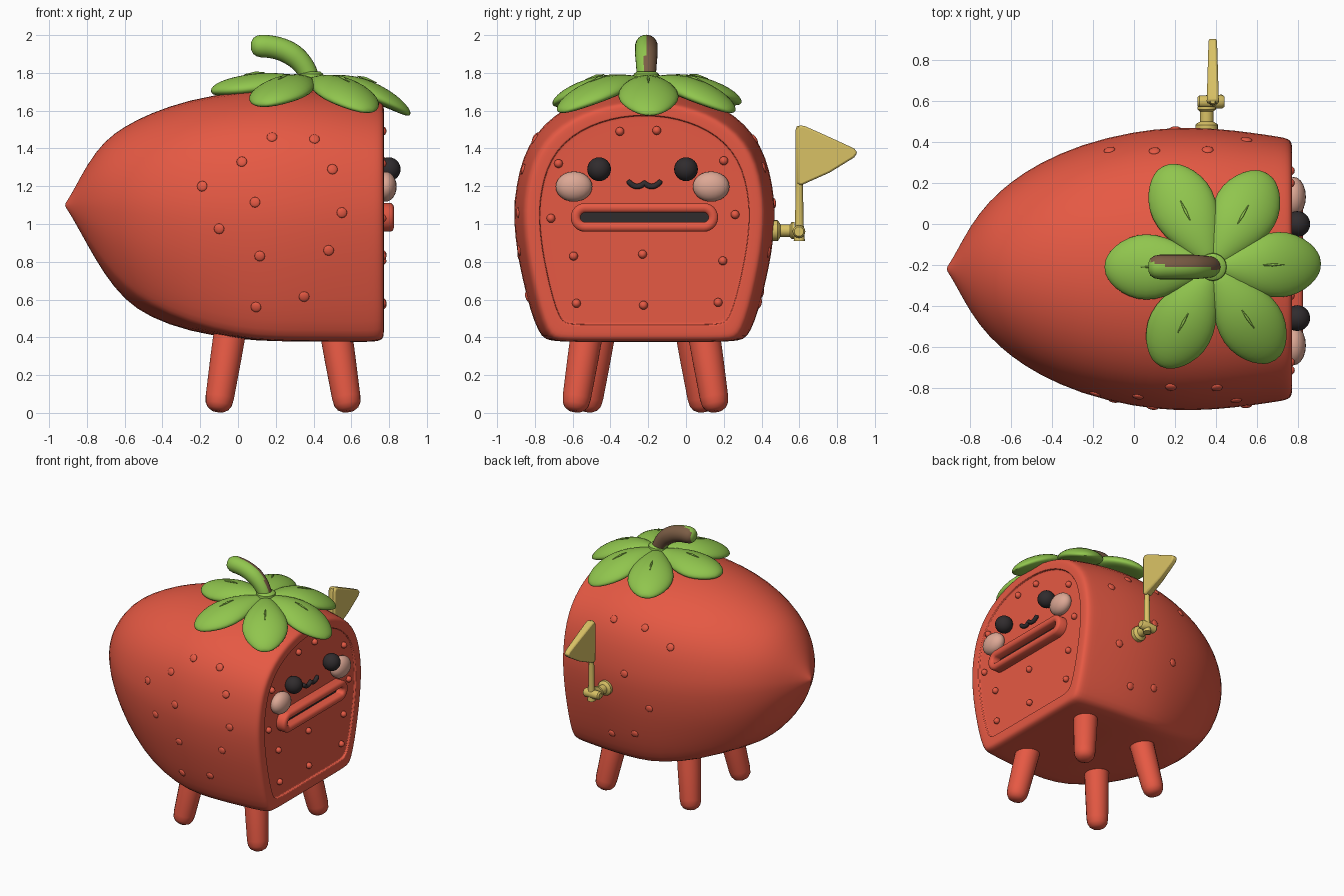
import bpy, bmesh, math
from mathutils import Vector, Matrix
from mathutils.bvhtree import BVHTree

if "Cube" in bpy.data.objects:
    bpy.data.objects.remove(bpy.data.objects["Cube"])

YC = -0.22  # the strawberry sits off-centre, the flag fills the other side


def mat(name, r, g, b):
    m = bpy.data.materials.new(name)
    m.diffuse_color = (r, g, b, 1)
    m.use_nodes = True
    m.node_tree.nodes["Principled BSDF"].inputs["Base Color"].default_value = m.diffuse_color
    return m


RED = mat("strawberry red", 0.79, 0.10, 0.057)
GREEN = mat("leaf green", 0.28, 0.56, 0.075)
BROWN = mat("stem brown", 0.20, 0.11, 0.06)
YELLOW = mat("flag yellow", 0.70, 0.54, 0.13)
DARK = mat("dark", 0.03, 0.025, 0.027)
PINK = mat("cheek pink", 0.72, 0.39, 0.30)


def finish(ob, angle=40):
    bpy.ops.object.select_all(action='DESELECT')
    ob.select_set(True)
    bpy.context.view_layer.objects.active = ob
    bpy.ops.object.shade_smooth_by_angle(angle=math.radians(angle))
    return ob


def from_bm(name, bm, material, angle=40):
    bmesh.ops.recalc_face_normals(bm, faces=bm.faces)
    me = bpy.data.meshes.new(name)
    bm.to_mesh(me)
    bm.free()
    me.materials.append(material)
    ob = bpy.data.objects.new(name, me)
    bpy.context.collection.objects.link(ob)
    return finish(ob, angle)


def loft(name, rings, material, angle=40):
    """Skin a list of equal-length closed rings and cap both ends."""
    bm = bmesh.new()
    vs = [[bm.verts.new(p) for p in r] for r in rings]
    n = len(rings[0])
    for a, b in zip(vs, vs[1:]):
        for i in range(n):
            bm.faces.new((a[i], a[(i + 1) % n], b[(i + 1) % n], b[i]))
    bm.faces.new(vs[0])
    bm.faces.new(vs[-1])
    return from_bm(name, bm, material, angle)


def tube(name, pts, radii, material, n=16, angle=40):
    """Round tube through pts, one radius per point."""
    pts = [Vector(p) for p in pts]
    rings = []
    for i, p in enumerate(pts):
        d = (pts[min(i + 1, len(pts) - 1)] - pts[max(i - 1, 0)]).normalized()
        q = d.to_track_quat('Z', 'Y')
        rings.append([p + q @ Vector((math.cos(t), math.sin(t), 0)) * radii[i]
                      for t in (2 * math.pi * k / n for k in range(n))])
    return loft(name, rings, material, angle)


def ball(name, loc, size, material, rot=None, seg=20):
    bm = bmesh.new()
    bmesh.ops.create_uvsphere(bm, u_segments=seg, v_segments=seg // 2 + 2, radius=1)
    m = Matrix.Translation(loc) @ (rot or Matrix()) @ Matrix.Diagonal((*size, 1))
    bm.transform(m)
    return from_bm(name, bm, material, 80)


def subsurf(ob, level):
    md = ob.modifiers.new("smooth", 'SUBSURF')
    md.levels = md.render_levels = level


# Body: arched, flat-bottomed section that rounds off towards the tip
half = [(0, 1), (.22, .985), (.42, .93), (.6, .85), (.77, .72), (.89, .55), (.96, .35), (.995, .12),
        (1, -.05), (.975, -.3), (.93, -.52), (.875, -.75), (.81, -.93), (.76, -.985), (.68, -1),
        (.4, -1), (0, -1)]
section = half + [(-u, v) for u, v in half[-2:0:-1]]


def body_ring(x, w, top, bottom, k=1.0):
    t = min(max((x + 0.9) / 1.05, 0), 1)
    t = t * t * (3 - 2 * t)
    zc = 1.10 - 0.05 * t
    ring = []
    for u, v in section:
        p = Vector((u, v)).normalized().lerp(Vector((u, v)), t) * k
        ring.append((x, YC + p.x * w, zc + p.y * ((top - zc) if p.y > 0 else (zc - bottom))))
    return ring


stations = [(-.915, .008, 1.108, 1.092), (-.90, .03, 1.13, 1.07), (-.87, .08, 1.18, 1.02),
            (-.80, .213, 1.315, .89), (-.71, .333, 1.442, .728), (-.6, .43, 1.52, .587),
            (-.47, .517, 1.588, .498), (-.26, .613, 1.662, .425), (0, .675, 1.705, .388),
            (.2, .695, 1.72, .378), (.4, .69, 1.715, .378), (.58, .668, 1.69, .376),
            (.70, .65, 1.665, .376), (.74, .643, 1.655, .38)]
rings = [body_ring(*s) for s in stations]
# rounded rim, then the slightly sunken face plate with a crisp step
for x, k in ((.765, .985), (.772, .955), (.772, .90), (.772, .878), (.771, .872), (.755, .868),
             (.754, .862), (.754, .84), (.754, .5), (.754, .08)):
    rings.append(body_ring(x, .64, 1.655, .38, k))
body = loft("strawberry_body", rings, RED, 60)
subsurf(body, 1)

bpy.context.view_layer.update()
tree = BVHTree.FromObject(body, bpy.context.evaluated_depsgraph_get())

# Seeds on both flanks, dropped onto the surface
near = [(.18, 1.46), (.405, 1.45), (.02, 1.33), (.5, 1.29), (-.19, 1.2), (.09, 1.115), (.55, 1.06),
        (-.1, .975), (.48, .86), (.115, .83), (.35, .615), (.095, .56)]
far = [(.36, 1.45), (.1, 1.45), (-.12, 1.36), (.2, 1.11), (.01, .88), (.36, .58), (.155, .635),
       (.55, 1.3), (.5, .85)]
for side, seeds in ((-1, near), (1, far)):
    for x, z in seeds:
        hit, nor, _, _ = tree.ray_cast(Vector((x, side * 3, z)), Vector((0, -side, 0)))
        if hit:
            rot = nor.to_track_quat('Z', 'Y').to_matrix().to_4x4()
            ball("side_seed", hit, (.028, .028, .011), RED, rot, 12)
# Seeds on the face plate
for y, z in [(-.35, 1.49), (-.155, 1.495), (-.675, 1.32), (.2, 1.335), (-.715, 1.03), (.26, 1.05),
             (-.595, .83), (-.23, .84), (.195, .805), (-.58, .58), (-.225, .57), (.17, .585)]:
    ball("face_seed", (.762, y, z), (.024, .023, .023), RED, None, 12)

# Face: eyes, cheeks, mouth
for s in (-1, 1):
    ball("eye", (.798, YC - .01 + s * .23, 1.29), (.063, .063, .063), DARK)
    ball("cheek", (.78, YC - .01 + s * .363, 1.198), (.06, .097, .08), PINK)
mouth = []
for i in range(25):
    t = i / 24 * 2 - 1
    mouth.append((.772, YC + t * .088, 1.218 + .012 * abs(t) - .025 * abs(math.sin(math.pi * t)) ** .8))
tube("mouth", mouth, [.010] + [.015] * 23 + [.010], DARK, 10, 80)


# Letter slot: dark opening with a rounded stadium rim
def stadium(x, hl, r, n=12):
    return [(x, YC + sgn * hl + r * math.cos(a), 1.035 + r * math.sin(a))
            for sgn, a0 in ((1, -math.pi / 2), (-1, math.pi / 2))
            for a in (a0 + math.pi * k / n for k in range(n + 1))]


loft("slot_opening", [stadium(.752, .314, .035), stadium(.761, .314, .035)], DARK)
bm = bmesh.new()
prof = [(.75, .076), (.81, .076), (.821, .068), (.826, .052), (.821, .034), (.81, .025), (.75, .025)]
loops = [[bm.verts.new(p) for p in stadium(x, .314, r)] for x, r in prof]
for a, b in zip(loops, loops[1:] + loops[:1]):
    for i in range(len(a)):
        j = (i + 1) % len(a)
        bm.faces.new((a[i], a[j], b[j], b[i]))
from_bm("slot_rim", bm, RED, 50)

# Legs: splayed pegs with rounded feet
for sx, xt, xf, yt, yf in (("front", .51, .585, .30, .375), ("back", -.035, -.108, .235, .31)):
    for s in (-1, 1):
        top, foot = Vector((xt, YC + .005 + s * yt, .48)), Vector((xf, YC + .005 + s * yf, .008))
        ks = [(0, .087), (.4, .083), (.84, .076), (.92, .07), (.97, .055), (1, .03)]
        tube(sx + "_leg", [top.lerp(foot, k) for k, _ in ks], [r for _, r in ks], RED, 20, 60)

# Leaves: six drooping puffy petals around the stem
C = Vector((.385, -.21, 1.755))
shape = [(.03, .03, .02), (.15, .07, .036), (.35, .132, .052), (.53, .165, .058), (.70, .165, .055),
         (.85, .128, .047), (.95, .08, .033), (1, .028, .012)]
for ang, length, drop in ((2, .53, .17), (60, .53, .155), (116, .55, .11), (180, .53, .05),
                          (242, .55, .12), (-56, .55, .155)):
    a = math.radians(ang)
    d, side = Vector((math.cos(a), math.sin(a), 0)), Vector((-math.sin(a), math.cos(a), 0))
    rings = []
    for s, w, h in shape:
        c = C + d * length * s - Vector((0, 0, drop * s ** 2.4))
        rings.append([c + side * w * math.cos(t) + Vector((0, 0, h * math.sin(t) - .025 * (w / .166 * math.cos(t)) ** 2))
                      for t in (2 * math.pi * k / 16 for k in range(16))])
    subsurf(loft("leaf", rings, GREEN, 80), 1)
    # raised vein in the middle of the leaf
    vein = [C + d * length * s + Vector((0, 0, h - drop * s ** 2.4)) for s, h in ((.46, .055), (.55, .057), (.66, .055))]
    tube("leaf_vein", vein, [.002, .007, .002], GREEN, 8, 80)

# Stem collar and curved stem, brown on its far side
tube("stem_collar", [C + Vector((0, 0, z)) for z in (-.03, .04, .052)], [.075, .066, .05], GREEN, 20)
p0, p1, p2, p3 = (Vector((x, -.21, z)) for x, z in ((.385, 1.76), (.35, 1.88), (.25, 1.94), (.125, 1.942)))
pts, rad = [], []
for i in range(17):
    t = i / 16
    pts.append(p0 * (1 - t) ** 3 + p1 * 3 * t * (1 - t) ** 2 + p2 * 3 * t * t * (1 - t) + p3 * t ** 3)
    rad.append(.049 + .011 * min(1, 2 * t))
for dx, r in ((.025, .055), (.045, .042), (.055, .02)):
    pts.append(p3 - Vector((dx, 0, 0)))
    rad.append(r)
stem = tube("stem", pts, rad, GREEN, 24, 70)
stem.data.materials.append(BROWN)
for f in stem.data.polygons:
    if f.normal.y + .35 * f.normal.x > .15:
        f.material_index = 1

# Flag: mount, knob, pole and pennant
FX, FZ = .355, .965
tube("flag_mount", [(FX, y, FZ) for y in (.42, .485, .49, .5, .55, .56, .575)],
     [.055, .055, .05, .033, .033, .045, .045], YELLOW, 20)
tube("flag_knob", [(x, .598, FZ - .005) for x in (.31, .32, .43, .442)], [.02, .03, .034, .025], YELLOW, 16)
tube("flag_pole", [(.385, .60, z) for z in (.91, .96, 1.2, 1.5, 1.52)], [.03, .024, .019, .019, .012], YELLOW, 12)
tri = [(.588, 1.215), (.588, 1.50), (.60, 1.523), (.63, 1.518), (.76, 1.46), (.89, 1.40), (.908, 1.378),
       (.89, 1.352), (.76, 1.272), (.61, 1.205)]


def flag_ring(sgn):
    return [(.385 + sgn * (.03 - .03 * (y - .588)), y, z) for y, z in tri]


flag = loft("flag_pennant", [flag_ring(-1), flag_ring(1)], YELLOW, 40)
bev = flag.modifiers.new("bevel", 'BEVEL')
bev.width, bev.segments = .01, 2
